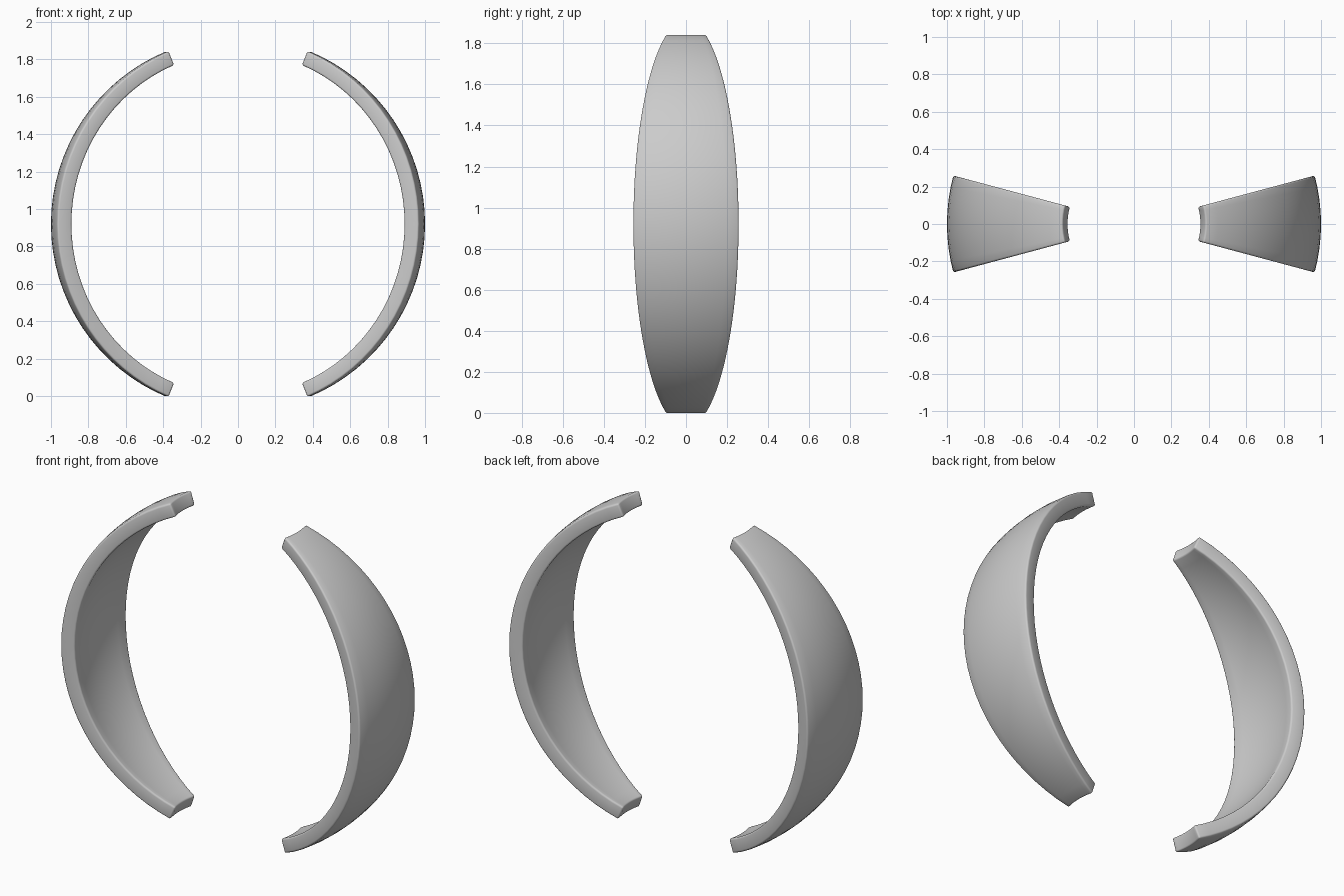
import bpy, bmesh, math

if "Cube" in bpy.data.objects:
    bpy.data.objects.remove(bpy.data.objects["Cube"])

R_OUT, R_IN = 1.0, 0.92            # shell radii
AZ, EL = math.radians(15), math.radians(67.5)   # half angles of each band
NA, NE = 8, 32
CZ = 0.92

grey = bpy.data.materials.new("plain grey")
grey.diffuse_color = (0.6, 0.6, 0.6, 1)
grey.use_nodes = True
grey.node_tree.nodes["Principled BSDF"].inputs["Base Color"].default_value = grey.diffuse_color


def curved_band(name, side):
    """Spherical shell segment, like a peel of a hollow ball."""
    bm = bmesh.new()
    # spherical patch at both radii
    layers = []
    for r in (R_OUT, R_IN):
        layers.append([[bm.verts.new((
            side * r * math.cos(e) * math.cos(a),
            r * math.cos(e) * math.sin(a),
            CZ + r * math.sin(e)))
            for a in (AZ * (2 * i / NA - 1) for i in range(NA + 1))]
            for e in (EL * (2 * j / NE - 1) for j in range(NE + 1))])
    out, inn = layers
    for g in layers:
        for j in range(NE):
            for i in range(NA):
                bm.faces.new((g[j][i], g[j][i + 1], g[j + 1][i + 1], g[j + 1][i]))
    # long side walls and end caps
    for i in (0, NA):
        for j in range(NE):
            bm.faces.new((out[j][i], out[j + 1][i], inn[j + 1][i], inn[j][i]))
    for j in (0, NE):
        for i in range(NA):
            bm.faces.new((out[j][i], out[j][i + 1], inn[j][i + 1], inn[j][i]))
    bmesh.ops.recalc_face_normals(bm, faces=bm.faces[:])
    # softly rounded rim edges
    rim = [e for e in bm.edges if e.calc_face_angle(0) > math.radians(45)]
    bmesh.ops.bevel(bm, geom=rim, offset=0.01, segments=3, profile=0.5,
                    affect='EDGES', clamp_overlap=True)
    me = bpy.data.meshes.new(name)
    bm.to_mesh(me)
    bm.free()
    me.materials.append(grey)
    ob = bpy.data.objects.new(name, me)
    bpy.context.collection.objects.link(ob)
    bpy.ops.object.select_all(action='DESELECT')
    ob.select_set(True)
    bpy.context.view_layer.objects.active = ob
    bpy.ops.object.shade_smooth_by_angle(angle=math.radians(35))


curved_band("left_band", -1)
curved_band("right_band", 1)
